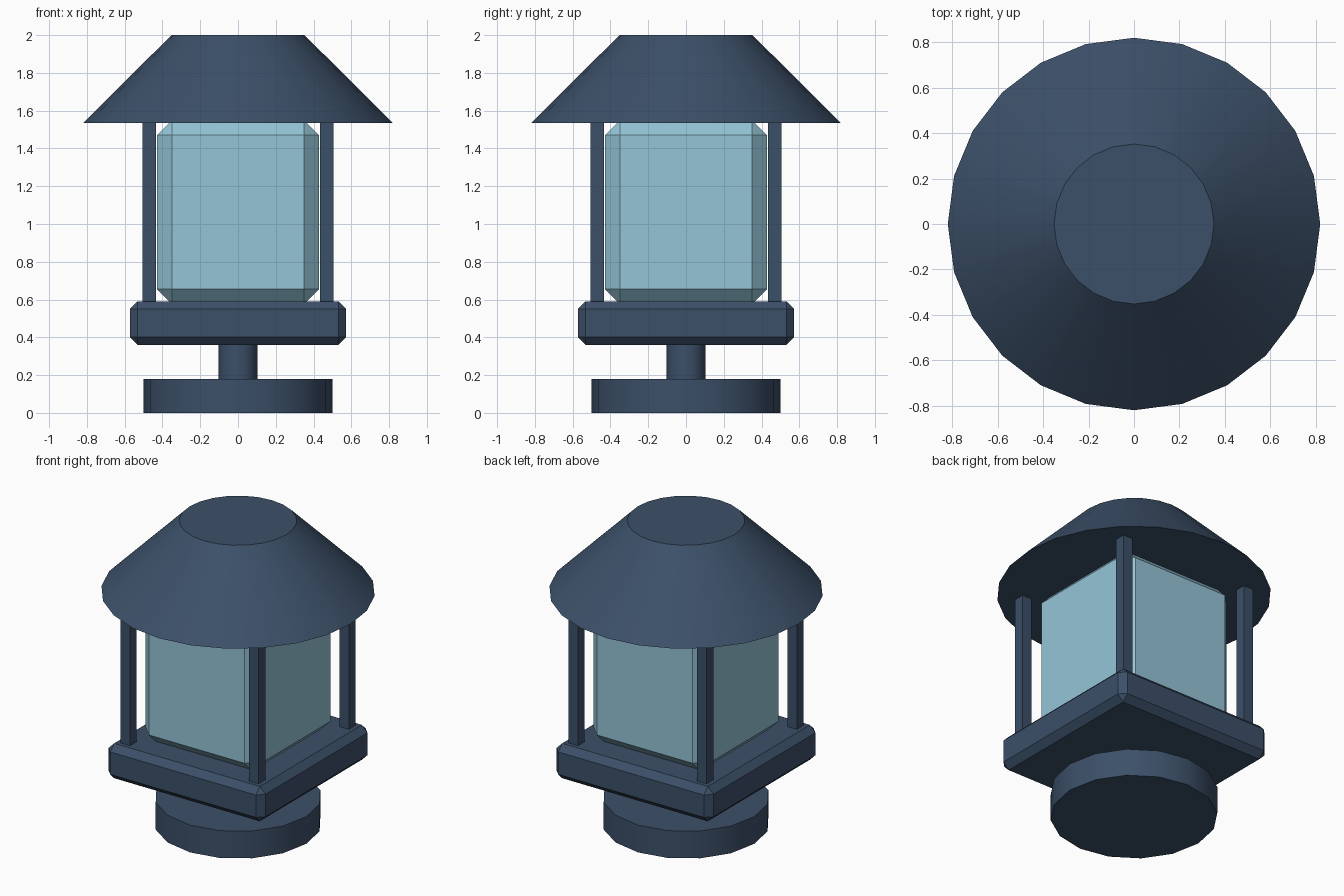
import bpy, bmesh, math
from mathutils import Matrix

if "Cube" in bpy.data.objects:
    bpy.data.objects.remove(bpy.data.objects["Cube"])


def material(name, rgb):
    m = bpy.data.materials.new(name)
    m.diffuse_color = (*rgb, 1)
    m.use_nodes = True
    m.node_tree.nodes["Principled BSDF"].inputs["Base Color"].default_value = m.diffuse_color
    return m


METAL = material("dark_blue_metal", (0.045, 0.08, 0.14))
GLASS = material("pale_glass", (0.30, 0.56, 0.68))


def finish(name, bm, mat, smooth=False):
    mesh = bpy.data.meshes.new(name)
    bm.to_mesh(mesh)
    bm.free()
    mesh.materials.append(mat)
    ob = bpy.data.objects.new(name, mesh)
    bpy.context.collection.objects.link(ob)
    if smooth:
        bpy.ops.object.select_all(action='DESELECT')
        ob.select_set(True)
        bpy.context.view_layer.objects.active = ob
        bpy.ops.object.shade_smooth_by_angle(angle=math.radians(35))
    return ob


def cone(name, sides, r1, r2, z1, z2):
    """Capped cone with its first vertex on the x axis."""
    bm = bmesh.new()
    bmesh.ops.create_cone(bm, cap_ends=True, segments=sides, radius1=r1, radius2=r2,
                          depth=z2 - z1, matrix=Matrix.Translation((0, 0, (z1 + z2) / 2)))
    return finish(name, bm, METAL, True)


def box(name, half, z1, z2, mat, bevel=0, x=0, y=0):
    """Square box with an optional one-step chamfer."""
    bm = bmesh.new()
    bmesh.ops.create_cube(bm, size=1)
    bmesh.ops.scale(bm, vec=(2 * half, 2 * half, z2 - z1), verts=bm.verts)
    bmesh.ops.translate(bm, vec=(x, y, (z1 + z2) / 2), verts=bm.verts)
    if bevel:
        bmesh.ops.bevel(bm, geom=bm.edges[:], offset=bevel, segments=1,
                        profile=0.5, affect='EDGES')
    return finish(name, bm, mat)


# Foot and stem
cone("foot", 16, 0.50, 0.50, 0.0, 0.18)
cone("stem", 12, 0.103, 0.103, 0.18, 0.36)

# Chamfered tray and glass body
box("tray", 0.573, 0.36, 0.59, METAL, 0.041)
box("glass_body", 0.43, 0.575, 1.55, GLASS, 0.08)

# Corner posts
for side, y in (("front", -0.47), ("back", 0.47)):
    for hand, x in (("left", -0.47), ("right", 0.47)):
        box(f"{side}_{hand}_post", 0.035, 0.58, 1.55, METAL, x=x, y=y)

# Roof
cone("roof", 24, 0.82, 0.352, 1.535, 2.0)
